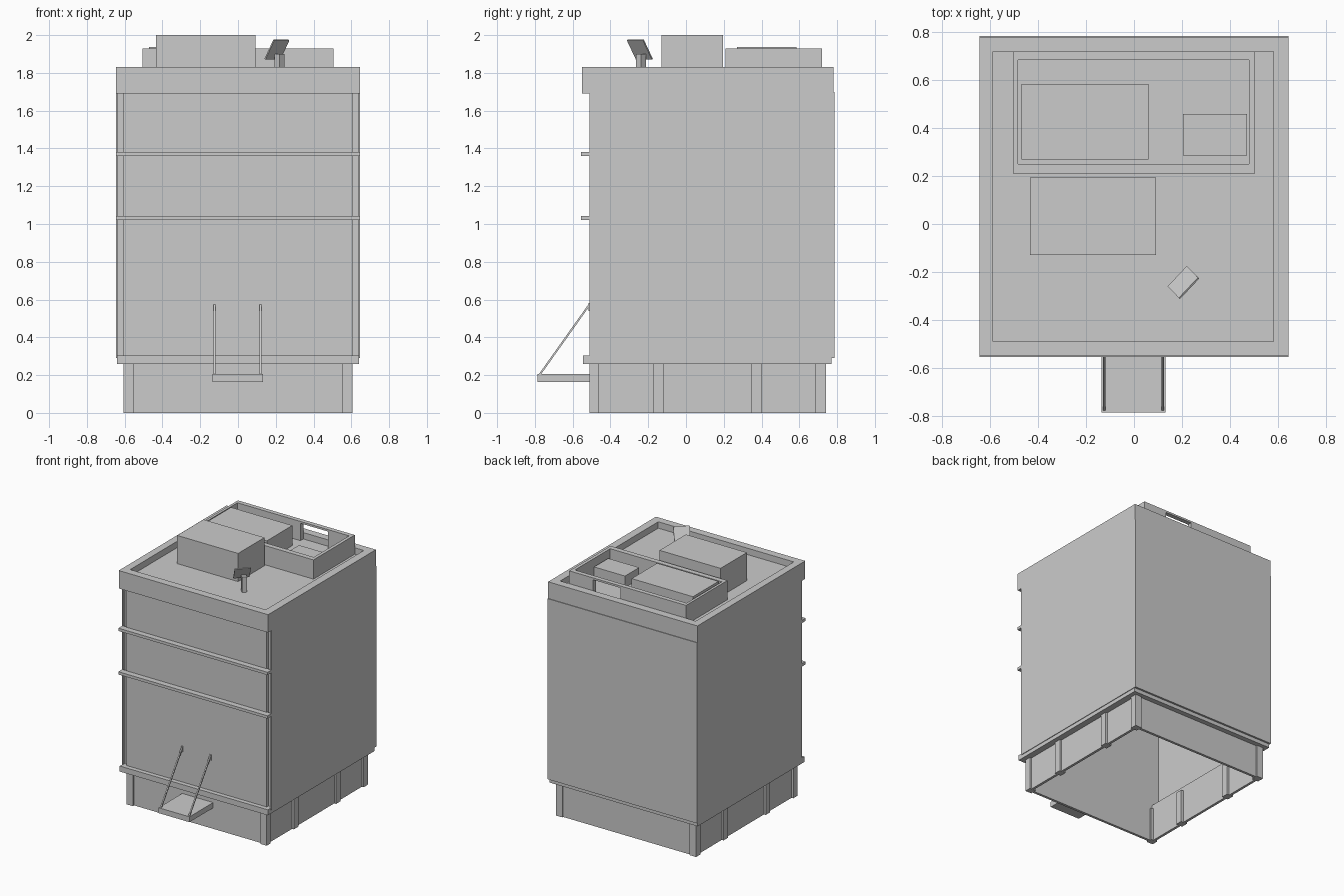
import bpy, bmesh
from mathutils import Vector

if "Cube" in bpy.data.objects:
    bpy.data.objects.remove(bpy.data.objects["Cube"])


def make(name, verts, faces):
    me = bpy.data.meshes.new(name)
    me.from_pydata(verts, [], faces)
    bm = bmesh.new()
    bm.from_mesh(me)
    bmesh.ops.recalc_face_normals(bm, faces=bm.faces)
    bm.to_mesh(me)
    bm.free()
    ob = bpy.data.objects.new(name, me)
    bpy.context.collection.objects.link(ob)
    return ob


def prism(name, bottom, top):
    """Solid between two matching loops."""
    n = len(bottom)
    faces = [tuple(range(n)), tuple(range(n, 2 * n))]
    faces += [(i, (i + 1) % n, n + (i + 1) % n, n + i) for i in range(n)]
    return make(name, list(bottom) + list(top), faces)


def loop(x0, x1, y0, y1, z):
    return [(x0, y0, z), (x1, y0, z), (x1, y1, z), (x0, y1, z)]


def box(name, x0, x1, y0, y1, z0, z1):
    return prism(name, loop(x0, x1, y0, y1, z0), loop(x0, x1, y0, y1, z1))


def ring(name, outer, inner, z0, z1):
    """Rectangular frame with a rectangular hole."""
    v = loop(*outer, z0) + loop(*inner, z0) + loop(*outer, z1) + loop(*inner, z1)
    f = []
    for i in range(4):
        j = (i + 1) % 4
        f += [(i, j, 4 + j, 4 + i), (8 + i, 8 + j, 12 + j, 12 + i),
              (i, j, 8 + j, 8 + i), (4 + i, 4 + j, 12 + j, 12 + i)]
    return make(name, v, f)


def rod(name, a, b, r):
    """Square bar between two points."""
    a, b = Vector(a), Vector(b)
    d = (b - a).normalized()
    u = Vector((1, 0, 0)) * r
    w = d.cross(Vector((1, 0, 0))) * r
    loops = [[p + u + w, p - u + w, p - u - w, p + u - w] for p in (a, b)]
    return prism(name, *loops)


# Base: recessed walls and posts
ring("base_wall", (-.59, .59, -.495, .73), (-.57, .57, -.475, .71), 0, .27)
for side, s in (("left", -1), ("right", 1)):
    for i, (y0, y1) in enumerate([(-.51, -.46), (-.175, -.12), (.345, .40), (.685, .74)]):
        xs = sorted((s * .55, s * .605))
        box(f"base_post_{side}_{i}", *xs, y0, y1, 0, .265)
ring("base_ledge", (-.64, .64, -.545, .77), (-.575, .575, -.48, .715), .26, .303)

# Hollow body walls with narrow slots beside the front
box("front_wall", -.605, .605, -.51, -.48, .30, 1.70)
box("back_wall", -.645, .645, .765, .785, .29, 1.70)
for side, s in (("left", -1), ("right", 1)):
    box(f"{side}_wall", *sorted((s * .635, s * .645)), -.51, .785, .29, 1.70)
    box(f"{side}_slot_back", *sorted((s * .605, s * .635)), -.49, -.48, .30, 1.70)

# Front bands
for i, z in enumerate((1.02, 1.36)):
    box(f"front_band_{i}", -.645, .645, -.555, -.505, z, z + .022)

# Parapet and roof deck
ring("parapet", (-.645, .645, -.55, .78), (-.588, .583, -.49, .72), 1.69, 1.83)
box("roof_deck", -.60, .60, -.50, .73, 1.76, 1.78)

# Rooftop enclosure, with an opening in the back wall
box("enclosure_front", -.505, .505, .21, .25, 1.78, 1.93)
box("enclosure_left", -.505, -.485, .25, .72, 1.78, 1.93)
box("enclosure_right", .48, .505, .25, .72, 1.78, 1.93)
box("enclosure_back_left", -.485, .06, .685, .72, 1.78, 1.93)
box("enclosure_back_right", .30, .48, .685, .72, 1.78, 1.93)
box("enclosure_back_bar", .06, .30, .685, .72, 1.915, 1.93)

# Rooftop units
box("large_roof_unit", -.47, .06, .27, .585, 1.78, 1.937)
box("small_roof_unit", .205, .472, .285, .46, 1.78, 1.87)
box("roof_house", -.435, .092, -.13, .195, 1.78, 2.0)

# Tilted panel on a post
low = [Vector((.145, -.265, 1.87)), Vector((.225, -.18, 1.87)),
       Vector((.272, -.228, 1.972)), Vector((.192, -.313, 1.972))]
normal = (low[1] - low[0]).cross(low[2] - low[1]).normalized() * .008
prism("tilted_panel", low, [p - normal for p in low])
c = Vector((.22, -.238))
prism("panel_post", *[[(c.x + a, c.y + b, z) for a, b in
                       ((.026, 0), (0, .026), (-.026, 0), (0, -.026))] for z in (1.78, 1.90)])

# Entrance canopy and tie rods
box("canopy", -.135, .132, -.787, -.49, .163, .205)
for side, x in (("left", -.124), ("right", .12)):
    rod(f"canopy_rod_{side}", (x, -.78, .195), (x, -.508, .578), .005)
    box(f"rod_plate_{side}", x - .007, x + .007, -.517, -.505, .54, .583)
